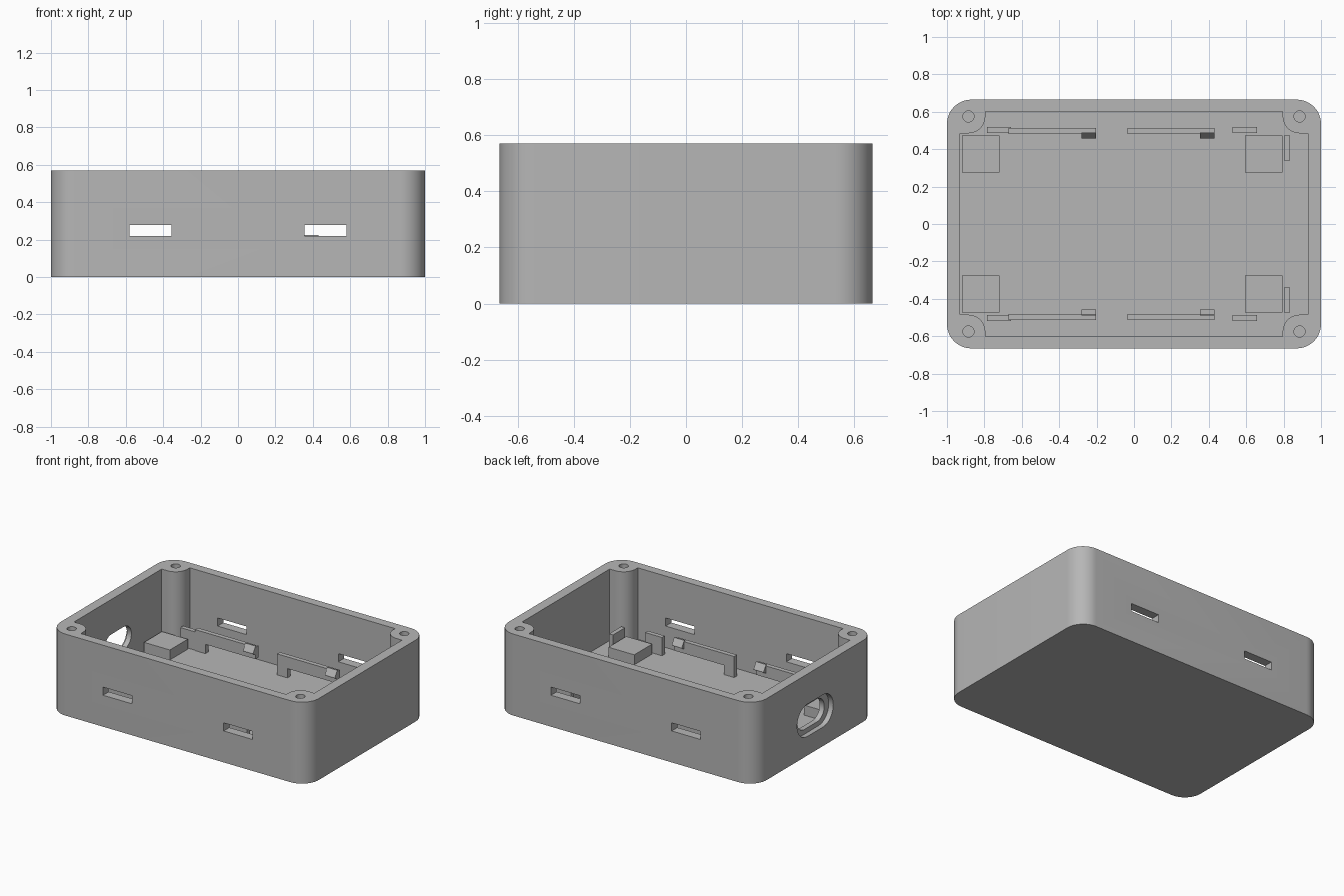
import bpy, bmesh
from math import cos, sin, pi

cube = bpy.data.objects.get("Cube")
if cube:
    bpy.data.objects.remove(cube)

grey = bpy.data.materials.new("plastic_grey")
grey.use_nodes = True
grey.diffuse_color = (0.47, 0.47, 0.47, 1)
grey.node_tree.nodes["Principled BSDF"].inputs["Base Color"].default_value = grey.diffuse_color

HEIGHT, FLOOR = 0.57, 0.07
CORNERS = [(1, 1), (-1, 1), (-1, -1), (1, -1)]


def arc(cx, cy, r, start, end, steps=12):
    return [(cx + r * cos(start + (end - start) * i / steps),
             cy + r * sin(start + (end - start) * i / steps)) for i in range(steps + 1)]


def rect(a0, a1, b0, b1):
    return [(a0, b0), (a1, b0), (a1, b1), (a0, b1)]


def prism(name, outline, lo, hi, axis="Z"):
    """Extrude a flat outline along one axis."""
    place = {"X": lambda a, b, h: (h, a, b),
             "Y": lambda a, b, h: (a, h, b),
             "Z": lambda a, b, h: (a, b, h)}[axis]
    bm = bmesh.new()
    low = [bm.verts.new(place(a, b, lo)) for a, b in outline]
    high = [bm.verts.new(place(a, b, hi)) for a, b in outline]
    bm.faces.new(low)
    bm.faces.new(high)
    n = len(outline)
    for i in range(n):
        j = (i + 1) % n
        bm.faces.new((low[i], low[j], high[j], high[i]))
    bmesh.ops.recalc_face_normals(bm, faces=bm.faces)
    mesh = bpy.data.meshes.new(name)
    bm.to_mesh(mesh)
    bm.free()
    mesh.materials.append(grey)
    obj = bpy.data.objects.new(name, mesh)
    bpy.context.collection.objects.link(obj)
    return obj


def cut(target, cutter):
    mod = target.modifiers.new("cut", "BOOLEAN")
    mod.operation = "DIFFERENCE"
    mod.solver = "EXACT"
    mod.object = cutter
    bpy.context.view_layer.objects.active = target
    bpy.ops.object.modifier_apply(modifier=mod.name)
    bpy.data.objects.remove(cutter)


def stadium(half, r, cz):
    return (arc(half - r, cz, r, -pi / 2, pi / 2, 16)
            + arc(r - half, cz, r, pi / 2, 3 * pi / 2, 16))


# Rounded outer case
outline = []
for k, (sx, sy) in enumerate(CORNERS):
    outline += arc(sx * 0.87, sy * 0.535, 0.13, k * pi / 2, (k + 1) * pi / 2)
case = prism("case", outline, 0, HEIGHT)

# Cavity that leaves a screw post in each corner
post = [(0.93, 0.485)] + arc(0.885, 0.575, 0.09, 3 * pi / 2, pi) + [(0.795, 0.602)]
cavity = []
for sx, sy in CORNERS:
    pts = [(sx * x, sy * y) for x, y in post]
    cavity += pts if sx * sy > 0 else pts[::-1]
cut(case, prism("cavity", cavity, FLOOR, HEIGHT + 0.1))

# Screw holes and side slots
for sx, sy in CORNERS:
    hole = arc(sx * 0.885, sy * 0.575, 0.03, 0, 2 * pi, 24)[:-1]
    cut(case, prism("screw_hole", hole, 0.2, HEIGHT + 0.1))
for sx in (1, -1):
    cut(case, prism("slot", rect(sx * 0.467 - 0.112, sx * 0.467 + 0.112, 0.22, 0.277), -1, 1, "Y"))

# Stepped cable opening in the end wall
cut(case, prism("opening_recess", stadium(0.2, 0.113, 0.246), -1.1, -0.965, "X"))
cut(case, prism("opening", stadium(0.15, 0.08, 0.246), -1.1, -0.9, "X"))

BASE = FLOOR - 0.01
for side, label in ((1, "back"), (-1, "front")):
    # Board supports
    for x0, x1, end in ((-0.92, -0.72, "right"), (0.593, 0.793, "left")):
        prism(f"{label}_{end}_support", rect(x0, x1, side * 0.275, side * 0.473), BASE, 0.14)

    # Locating plates
    for x0, x1, end in ((-0.787, -0.657, "right"), (0.527, 0.657, "left")):
        prism(f"{label}_{end}_guide", rect(x0, x1, side * 0.487, side * 0.518), BASE, 0.198)
    prism(f"{label}_end_stop", rect(0.803, 0.833, side * 0.34, side * 0.473), BASE, 0.198)

    # Cantilever clips with a wedge hook at the free end
    for x0, x1, end in ((-0.67, -0.203, "right"), (-0.035, 0.43, "left")):
        arm = [(x0, BASE), (x0 + 0.08, BASE), (x0 + 0.08, 0.135),
               (x1, 0.135), (x1, 0.217), (x0, 0.217)]
        prism(f"{label}_{end}_clip_arm", arm, side * 0.482, side * 0.514, "Y")
        hook = [(side * 0.483, 0.165), (side * 0.458, 0.178),
                (side * 0.458, 0.185), (side * 0.483, 0.226), (side * 0.49, 0.226), (side * 0.49, 0.165)]
        prism(f"{label}_{end}_clip_hook", hook, x1 - 0.078, x1, "X")

# Smooth rounded walls, keep sharp edges
bpy.ops.object.select_all(action="DESELECT")
case.select_set(True)
bpy.context.view_layer.objects.active = case
bpy.ops.object.shade_smooth_by_angle()
